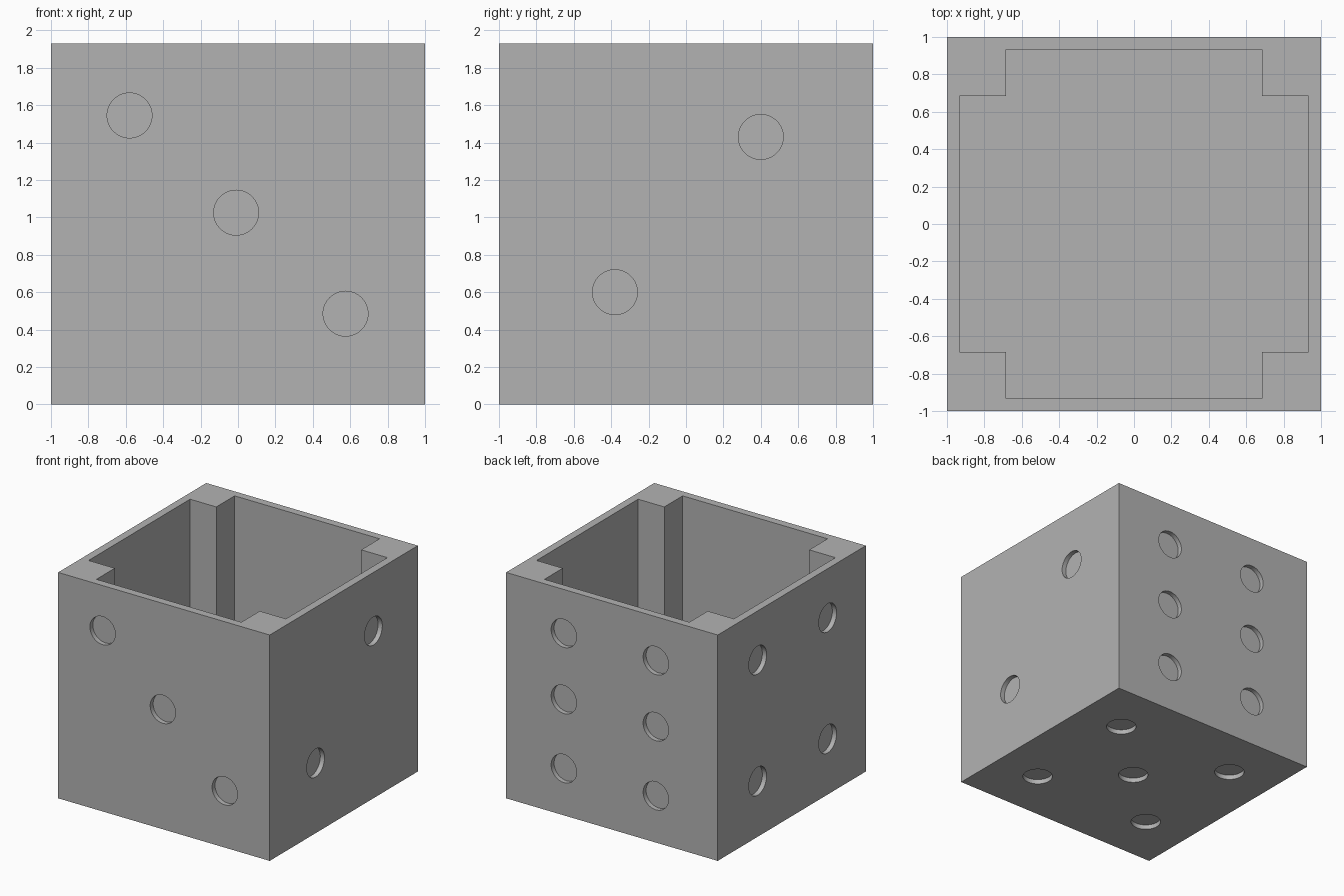
import bpy, bmesh
from mathutils import Matrix, Vector

if "Cube" in bpy.data.objects:
    bpy.data.objects.remove(bpy.data.objects["Cube"])

HEIGHT = 1.93
WALL = 0.067
POST = 0.685        # inner edge of the corner posts
PIP_RADIUS = 0.12
PIP_DEPTH = 0.04

grey = bpy.data.materials.new("plain grey")
grey.use_nodes = True
colour = (0.45, 0.45, 0.45, 1)
grey.diffuse_color = colour
grey.node_tree.nodes["Principled BSDF"].inputs["Base Color"].default_value = colour


def make_object(name, bm):
    bmesh.ops.recalc_face_normals(bm, faces=bm.faces)
    mesh = bpy.data.meshes.new(name)
    bm.to_mesh(mesh)
    bm.free()
    obj = bpy.data.objects.new(name, mesh)
    bpy.context.collection.objects.link(obj)
    mesh.materials.append(grey)
    return obj


def add_pip(bm, centre, normal):
    """Short round cutter sunk into a face of the box."""
    turn = Vector(normal).to_track_quat('Z', 'Y').to_matrix().to_4x4()
    bmesh.ops.create_cone(bm, cap_ends=True, segments=64, radius1=PIP_RADIUS,
                          radius2=PIP_RADIUS, depth=2 * PIP_DEPTH,
                          matrix=Matrix.Translation(centre) @ turn)


# Solid outer block
bm = bmesh.new()
bmesh.ops.create_cube(bm, size=1, matrix=Matrix.Translation((0, 0, HEIGHT / 2))
                      @ Matrix.Diagonal((2, 2, HEIGHT, 1)))
box = make_object("dice_box", bm)

# Cavity: a plus-shaped outline that leaves a square post in each corner
bm = bmesh.new()
inner = 1 - WALL
quarter = [(inner, -POST), (inner, POST), (POST, POST)]
outline = []
for turn in range(4):
    outline += quarter
    quarter = [(-y, x) for x, y in quarter]
base = bm.faces.new([bm.verts.new((x, y, WALL)) for x, y in outline])
grown = bmesh.ops.extrude_face_region(bm, geom=[base])["geom"]
bmesh.ops.translate(bm, vec=(0, 0, HEIGHT),
                    verts=[g for g in grown if isinstance(g, bmesh.types.BMVert)])

# Three pips on the front
for x, z in [(-0.58, 1.545), (-0.01, 1.025), (0.575, 0.485)]:
    add_pip(bm, (x, -1, z), (0, -1, 0))
# Two pips on the +x side
for y, z in [(0.4, 1.43), (-0.38, 0.6)]:
    add_pip(bm, (1, y, z), (1, 0, 0))
# Six pips on the back
for x in (0.455, -0.415):
    for z in (1.555, 0.99, 0.4):
        add_pip(bm, (x, 1, z), (0, 1, 0))
# Four pips on the -x side
for y in (0.46, -0.485):
    for z in (1.51, 0.475):
        add_pip(bm, (-1, y, z), (-1, 0, 0))
# Five pips underneath
for x, y in [(0.58, 0.53), (0.58, -0.53), (0, -0.01), (-0.57, 0.53), (-0.57, -0.53)]:
    add_pip(bm, (x, y, 0), (0, 0, -1))
cutter = make_object("cavity_and_pip_cutter", bm)
cutter.hide_render = True

# Cut the block, then drop the cutter
cut = box.modifiers.new("hollow and pips", 'BOOLEAN')
cut.operation = 'DIFFERENCE'
cut.solver = 'EXACT'
cut.object = cutter
bpy.ops.object.select_all(action='DESELECT')
box.select_set(True)
bpy.context.view_layer.objects.active = box
bpy.ops.object.modifier_apply(modifier=cut.name)
bpy.data.objects.remove(cutter)

bpy.ops.object.shade_smooth_by_angle()
